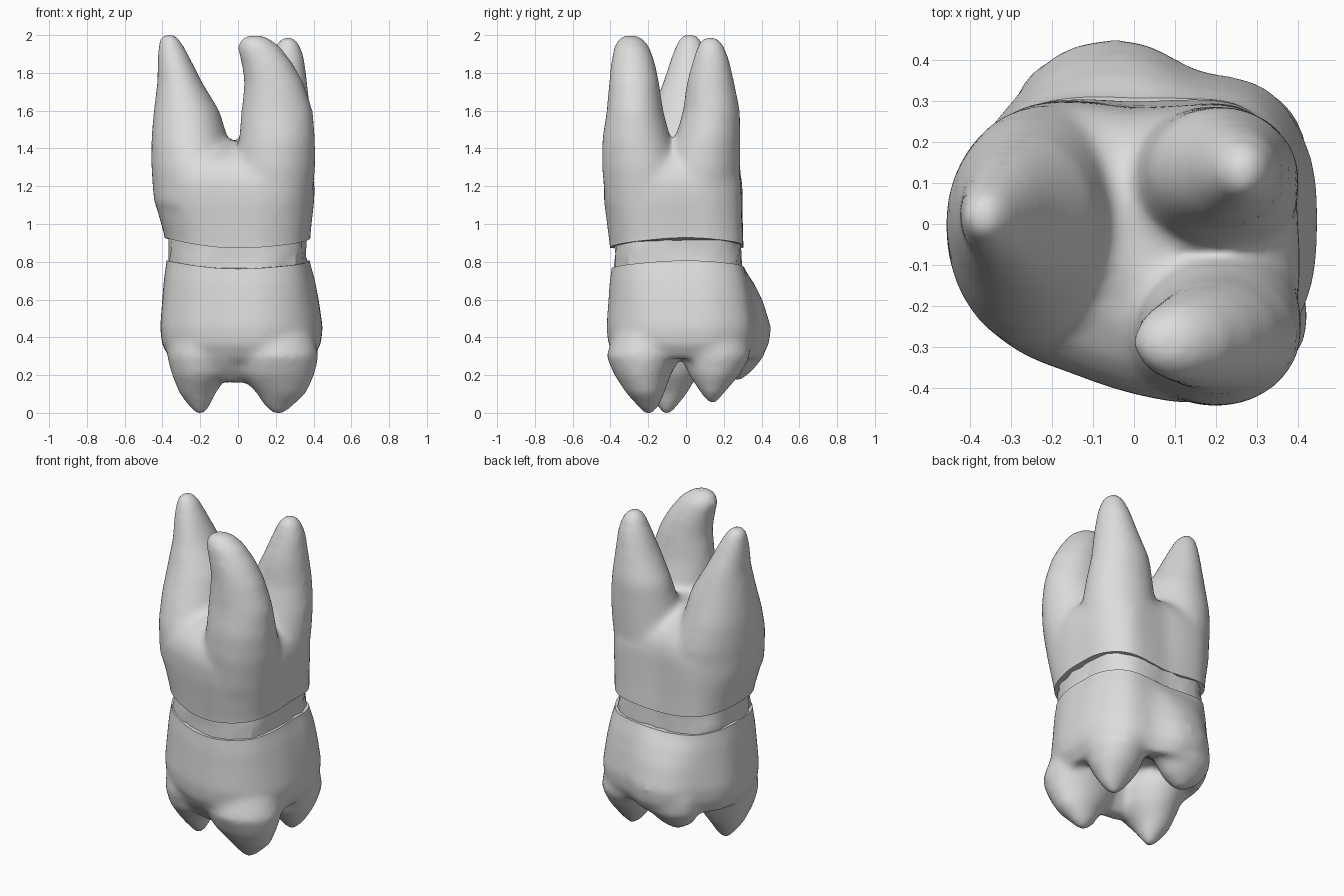
import bpy, bmesh, math, random

if "Cube" in bpy.data.objects:
    bpy.data.objects.remove(bpy.data.objects["Cube"])
random.seed(4)
TAU = math.tau

grey = bpy.data.materials.new("light_grey")
grey.diffuse_color = (0.72, 0.72, 0.72, 1)
grey.use_nodes = True
grey.node_tree.nodes["Principled BSDF"].inputs["Base Color"].default_value = grey.diffuse_color

# Horizontal outlines: radius every 22.5 degrees, starting at +x
CROWN = [.447, .462, .462, .405, .445, .455, .42, .425, .41, .415, .40, .385, .41, .445, .465, .46]
NECK = [.365, .385, .385, .32, .29, .32, .38, .385, .37, .37, .365, .355, .375, .415, .435, .395]
ROOT = [.405, .415, .395, .315, .285, .325, .40, .445, .455, .455, .43, .40, .42, .475, .50, .44]


def radius(table, a):
    """Smooth periodic interpolation of an outline."""
    n = len(table)
    f = a / TAU * n
    i, t = int(f), f - int(f)
    p0, p1, p2, p3 = (table[(i + k) % n] for k in (-1, 0, 1, 2))
    return p1 + .5 * t * (p2 - p0 + t * (2*p0 - 5*p1 + 4*p2 - p3 + t * (3*(p1 - p2) + p3 - p0)))


def outline_ring(z, low, high, mix, scale=1, n=64):
    ring = []
    for k in range(n):
        a = TAU * k / n
        r = scale * (radius(low, a) * (1 - mix) + radius(high, a) * mix)
        ring.append((r * math.cos(a), r * math.sin(a), z))
    return ring


def ellipse_ring(z, cx, cy, rx, ry, n=40):
    return [(cx + rx * math.cos(TAU * k / n), cy + ry * math.sin(TAU * k / n), z) for k in range(n)]


def loft(bm, rings):
    rows = [[bm.verts.new(p) for p in ring] for ring in rings]
    n = len(rows[0])
    for a, b in zip(rows, rows[1:]):
        for k in range(n):
            bm.faces.new((a[k], a[(k + 1) % n], b[(k + 1) % n], b[k]))
    bm.faces.new(rows[0][::-1])
    bm.faces.new(rows[-1])


def finish(bm, name):
    bmesh.ops.recalc_face_normals(bm, faces=bm.faces)
    mesh = bpy.data.meshes.new(name)
    bm.to_mesh(mesh)
    bm.free()
    ob = bpy.data.objects.new(name, mesh)
    bpy.context.collection.objects.link(ob)
    mesh.materials.append(grey)
    return ob


def shade(ob, deg):
    bpy.ops.object.select_all(action='DESELECT')
    ob.select_set(True)
    bpy.context.view_layer.objects.active = ob
    bpy.ops.object.shade_smooth_by_angle(angle=math.radians(deg))


def melt_and_trim(ob, seam, end, wave, steps):
    """Fuse the lofts, cut flat at the seam, then bend the cut into a wavy gum line."""
    m = ob.modifiers.new("fuse", 'REMESH')
    m.mode, m.voxel_size = 'VOXEL', .018
    s = ob.modifiers.new("soften", 'SMOOTH')
    s.factor, s.iterations = .5, steps
    bpy.context.view_layer.update()
    bm = bmesh.new()
    bm.from_object(ob, bpy.context.evaluated_depsgraph_get())
    ob.modifiers.clear()
    up = 1 if end > seam else -1
    bmesh.ops.bisect_plane(bm, geom=bm.verts[:] + bm.edges[:] + bm.faces[:],
                           plane_co=(0, 0, seam), plane_no=(0, 0, up), clear_inner=True)
    bmesh.ops.holes_fill(bm, edges=[e for e in bm.edges if e.is_boundary])
    tip = max(abs(v.co.z - seam) for v in bm.verts)
    for v in bm.verts:
        d = (v.co.z - seam) * abs(end - seam) / tip
        fade = max(0, 1 - abs(d) / .3)
        v.co.z = seam + d + wave * math.cos(2 * math.atan2(v.co.y, v.co.x)) * fade
    bmesh.ops.recalc_face_normals(bm, faces=bm.faces)
    bm.to_mesh(ob.data)
    bm.free()
    for p in ob.data.polygons:
        p.material_index = 0
    shade(ob, 50)


# Roots: trunk plus three tapering, bent prongs that fill the trunk at their base
bm = bmesh.new()
loft(bm, [outline_ring(z, NECK, ROOT, m, s) for z, m, s in (
    (.78, 0, 1.03), (.9, .05, 1.03), (1.0, .45, 1.01), (1.12, .85, 1), (1.22, 1, .99),
    (1.29, 1, .94), (1.35, 1, .82), (1.4, 1, .62), (1.44, 1, .3))])
PRONGS = [
    [(1.1, -.195, -.02, .25, .305), (1.3, -.222, -.01, .237, .3), (1.45, -.256, .005, .203, .255),
     (1.6, -.272, .017, .175, .2), (1.75, -.308, .025, .12, .148), (1.9, -.345, .02, .082, .095),
     (1.98, -.362, .02, .055, .06), (2.01, -.365, .02, .025, .03)],
    [(1.1, .18, -.21, .21, .215), (1.3, .195, -.238, .215, .208), (1.45, .207, -.262, .202, .182),
     (1.6, .207, -.27, .19, .15), (1.75, .19, -.275, .157, .133), (1.85, .155, -.28, .137, .118),
     (1.94, .11, -.287, .115, .095), (1.99, .09, -.293, .07, .06), (2.0, .088, -.293, .035, .03)],
    [(1.1, .165, .075, .22, .2), (1.3, .187, .088, .217, .2), (1.45, .203, .115, .2, .173),
     (1.6, .212, .135, .173, .152), (1.75, .24, .13, .127, .127), (1.88, .26, .133, .092, .095),
     (1.96, .265, .13, .06, .065), (1.995, .265, .13, .025, .03)]]
for prong in PRONGS:
    loft(bm, [ellipse_ring(*p) for p in prong])
melt_and_trim(finish(bm, "tooth_roots"), .9, 2.0, .028, 18)

# Crown: hollowed body, four cusps pointing down and a ridge joining the front pair
bm = bmesh.new()
loft(bm, [outline_ring(z, NECK, CROWN, m, s) for z, m, s in (
    (.9, 0, 1.0), (.79, .05, 1.01), (.7, .42, 1.01), (.6, .74, 1), (.45, 1, 1.005),
    (.36, 1, .98), (.28, 1, .87), (.31, 1, .65), (.38, 1, .25))])
CUSPS = [
    [(-.01, .215, -.2, .025, .02), (.04, .215, -.2, .08, .06), (.1, .23, -.215, .13, .1),
     (.2, .205, -.23, .2, .15), (.3, .205, -.225, .223, .198), (.42, .2, -.2, .2, .18)],
    [(.05, .27, .14, .025, .02), (.1, .27, .14, .075, .06), (.2, .265, .15, .135, .135),
     (.3, .265, .158, .16, .185), (.42, .25, .15, .16, .17)],
    [(-.01, -.2, -.1, .025, .02), (.04, -.205, -.1, .06, .058), (.1, -.215, -.1, .095, .105),
     (.2, -.2, -.11, .15, .175), (.3, -.2, -.1, .177, .215), (.42, -.19, -.1, .17, .2)],
    [(.17, -.12, .26, .03, .03), (.22, -.12, .27, .11, .08), (.3, -.11, .29, .17, .125),
     (.4, -.11, .28, .18, .14), (.5, -.1, .25, .17, .13)],
    [(.16, -.02, -.2, .08, .04), (.22, -.01, -.21, .16, .09), (.3, 0, -.22, .2, .14),
     (.42, 0, -.2, .2, .15)]]
for cusp in CUSPS:
    loft(bm, [ellipse_ring(*c) for c in cusp])
melt_and_trim(finish(bm, "tooth_crown"), .785, 0.0, .022, 14)

# Neck: slightly recessed, creased band between crown and roots
bm = bmesh.new()
rings = []
for z in (.72, .80, .85, .90, .96):
    ring = []
    for x, y, _ in outline_ring(z, NECK, NECK, 0, 1, 40):
        s = 1 - random.uniform(-.005, .045)
        ring.append((x * s, y * s, z + random.uniform(-.015, .015)))
    rings.append(ring)
loft(bm, rings)
shade(finish(bm, "neck_band"), 30)
